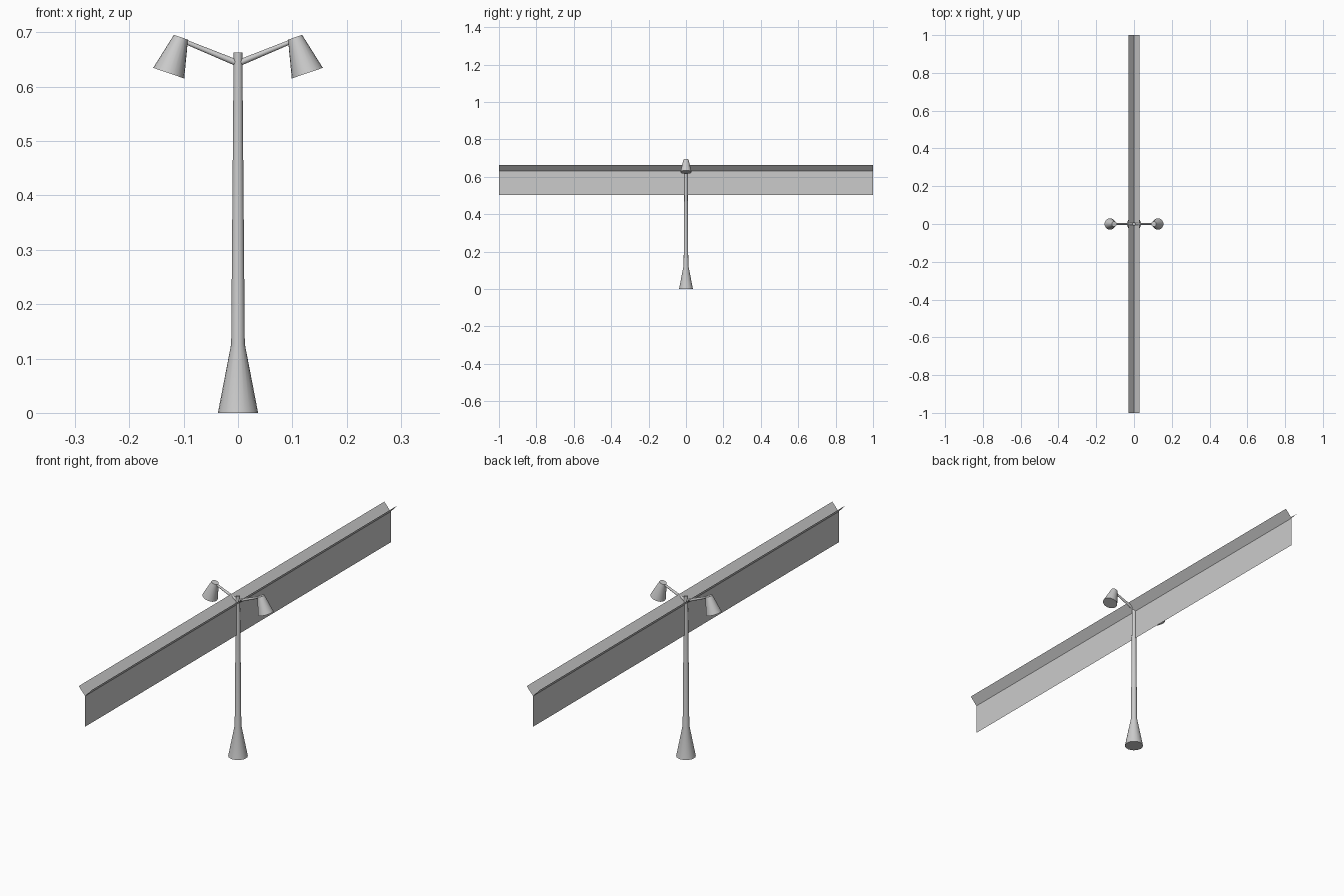
import bpy, bmesh
from mathutils import Vector

if "Cube" in bpy.data.objects:
    bpy.data.objects.remove(bpy.data.objects["Cube"])


def make_object(name, bm, smooth=True):
    mesh = bpy.data.meshes.new(name)
    bm.to_mesh(mesh)
    bm.free()
    obj = bpy.data.objects.new(name, mesh)
    bpy.context.collection.objects.link(obj)
    if smooth:
        bpy.ops.object.select_all(action='DESELECT')
        obj.select_set(True)
        bpy.context.view_layer.objects.active = obj
        bpy.ops.object.shade_smooth_by_angle(angle=0.6)
    return obj


def tapered(name, rings, sides=20):
    """Closed round solid through (centre, radius) rings on one straight axis."""
    bm = bmesh.new()
    axis = (Vector(rings[-1][0]) - Vector(rings[0][0])).normalized()
    rot = axis.to_track_quat('Z', 'Y').to_matrix().to_4x4()
    loops = []
    for centre, radius in rings:
        verts = bmesh.ops.create_circle(bm, segments=sides, radius=radius, matrix=rot)['verts']
        bmesh.ops.translate(bm, verts=verts, vec=centre)
        loops.append(verts)
    for a, b in zip(loops, loops[1:]):
        for i in range(sides):
            j = (i + 1) % sides
            bm.faces.new((a[i], a[j], b[j], b[i]))
    bm.faces.new(loops[0])
    bm.faces.new(loops[-1])
    bmesh.ops.recalc_face_normals(bm, faces=bm.faces)
    return make_object(name, bm)


def strip(name, p, q):
    """Thin sheet running along y between two (x, z) points."""
    bm = bmesh.new()
    corners = [(p[0], -1, p[1]), (p[0], 1, p[1]), (q[0], 1, q[1]), (q[0], -1, q[1])]
    bm.faces.new([bm.verts.new(c) for c in corners])
    return make_object(name, bm, smooth=False)


# Post with flared foot
tapered("post", [((0, 0, 0), 0.037), ((0, 0, 0.127), 0.0125), ((0, 0, 0.663), 0.008)])

# Arms and shades on both sides
for side, s in (("left", -1), ("right", 1)):
    tapered(side + "_arm", [((0, 0, 0.643), 0.006), ((s * 0.1, 0, 0.684), 0.004)], 12)
    tapered(side + "_shade", [((s * 0.105, 0, 0.691), 0.0137),
                              ((s * 0.1275, 0, 0.625), 0.0302)])
    # Sloping wing of the long overhead sheet
    strip(side + "_wing", (0, 0.63), (s * 0.03, 0.663))

# Vertical web of the long sheet
strip("vertical_sheet", (0, 0.503), (0, 0.63))
